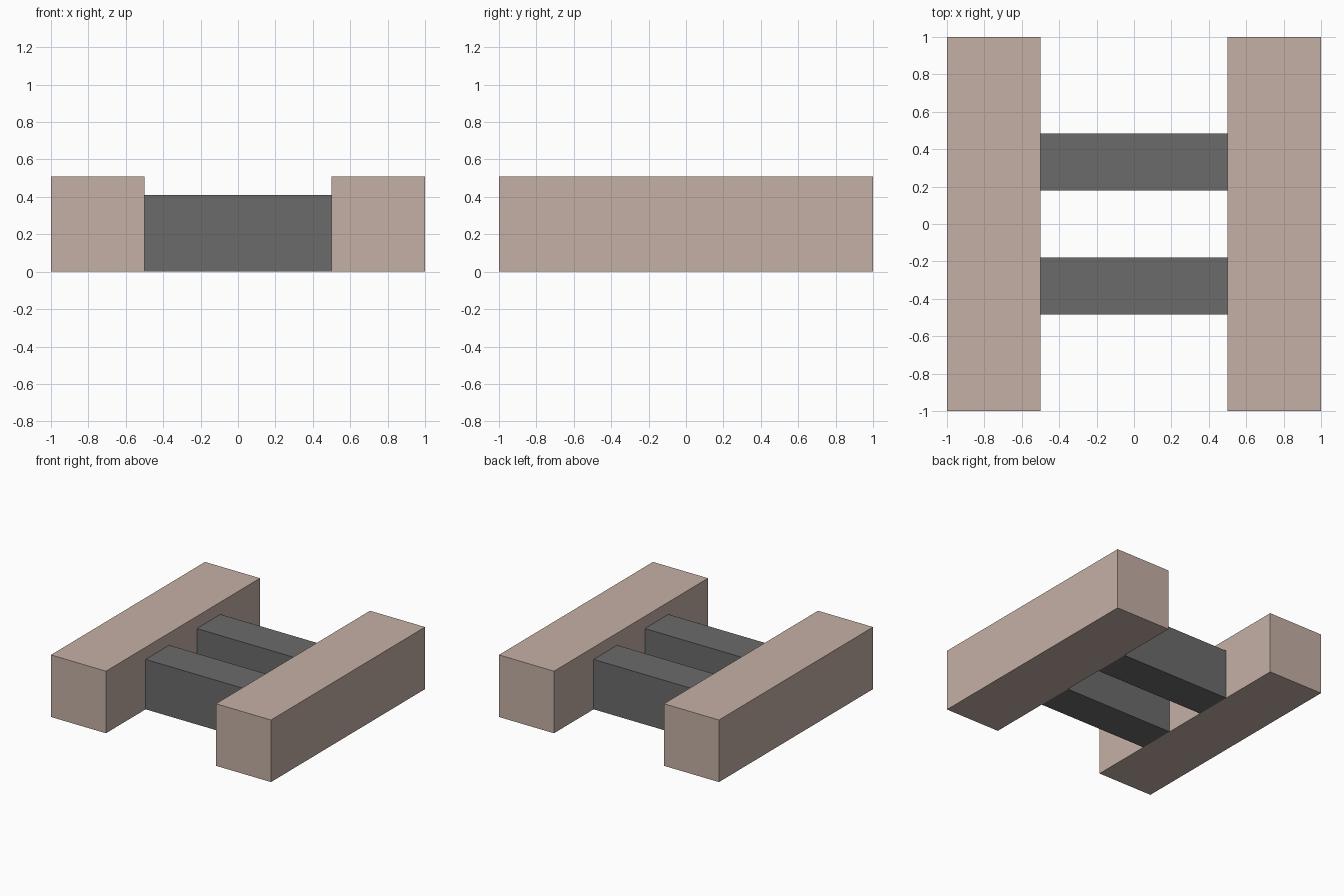
import bpy

if "Cube" in bpy.data.objects:
    bpy.data.objects.remove(bpy.data.objects["Cube"])


def material(name, rgb):
    mat = bpy.data.materials.new(name)
    mat.diffuse_color = (*rgb, 1.0)
    mat.use_nodes = True
    mat.node_tree.nodes["Principled BSDF"].inputs["Base Color"].default_value = mat.diffuse_color
    return mat


def box(name, lo, hi, mat):
    """Axis-aligned block between two corners."""
    bpy.ops.mesh.primitive_cube_add(size=1)
    obj = bpy.context.object
    obj.name = name
    for v in obj.data.vertices:
        v.co = [l + (c + 0.5) * (h - l) for l, h, c in zip(lo, hi, v.co)]
    obj.data.materials.append(mat)
    return obj


tan = material("warm_tan", (0.558, 0.434, 0.376))
grey = material("dark_grey", (0.147, 0.147, 0.147))

# Long side beams
for side, x in (("left", -0.75), ("right", 0.75)):
    box(f"{side}_beam", (x - 0.25, -1, 0), (x + 0.25, 1, 0.51), tan)

# Cross bars joining the beams
for side, y in (("front", -0.332), ("back", 0.332)):
    box(f"{side}_crossbar", (-0.5, y - 0.153, 0), (0.5, y + 0.153, 0.41), grey)
